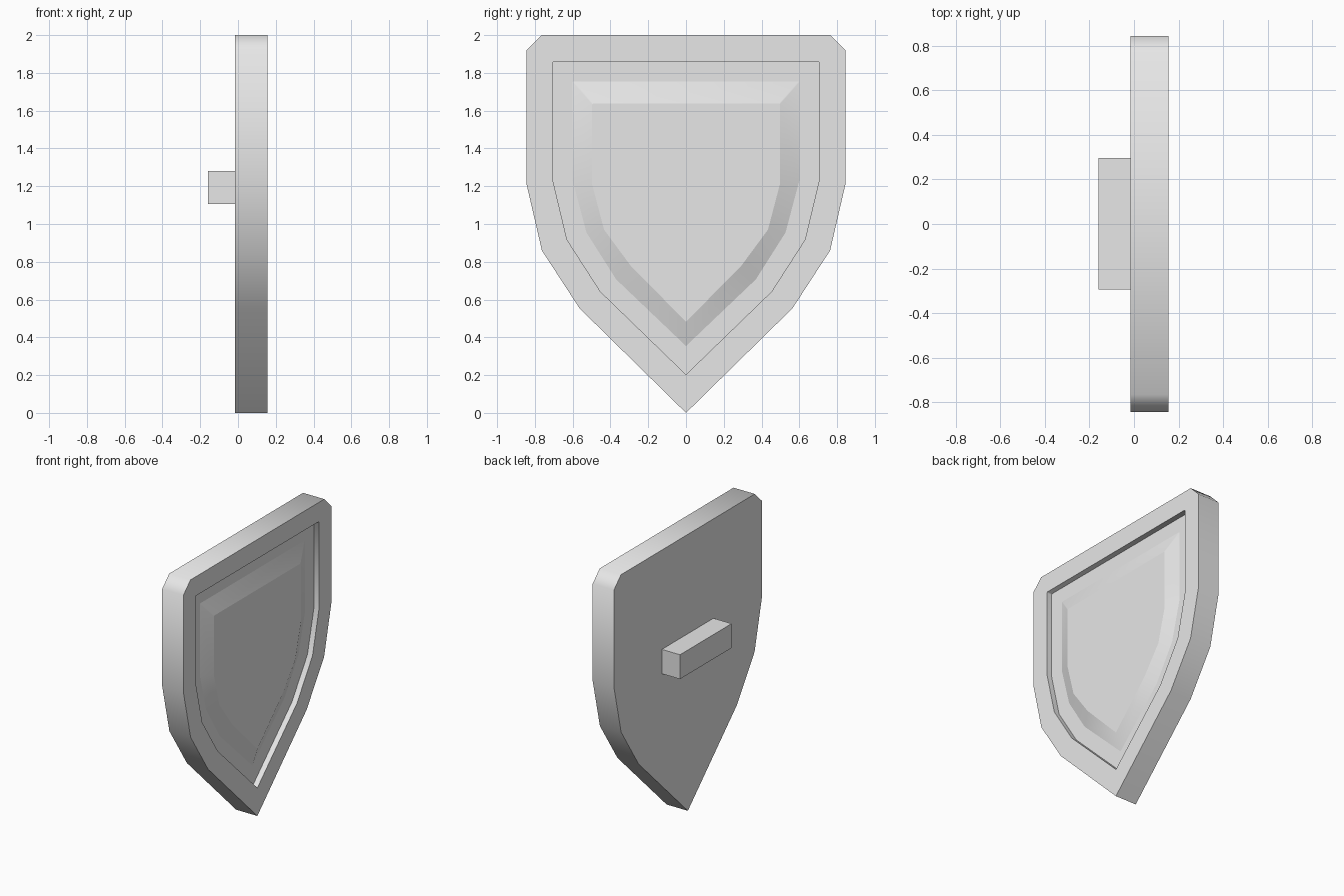
import bpy
import bmesh
import math
from mathutils import Matrix

cube = bpy.data.objects.get("Cube")
if cube:
    bpy.data.objects.remove(cube, do_unlink=True)

# One plain grey for everything
grey = bpy.data.materials.new("plain_grey")
grey.use_nodes = True
grey.diffuse_color = (0.8, 0.8, 0.8, 1)
grey.node_tree.nodes["Principled BSDF"].inputs["Base Color"].default_value = (0.8, 0.8, 0.8, 1)

BACK, FLOOR, FRONT = -0.015, 0.115, 0.155

# Half outlines (y, z) from the bottom tip up to the top corner
OUTER = [(0, 0), (0.563, 0.553), (0.763, 0.86), (0.845, 1.215), (0.845, 1.92), (0.765, 2)]
RECESS = [(0, 0.203), (0.453, 0.642), (0.63, 0.917), (0.706, 1.236), (0.706, 1.855), (0.7, 1.861)]
PANEL_BASE = [(0, 0.354), (0.37, 0.707), (0.527, 0.955), (0.6, 1.23), (0.6, 1.75), (0.595, 1.755)]
PANEL_TOP = [(0, 0.483), (0.29, 0.775), (0.434, 0.97), (0.497, 1.21), (0.497, 1.633), (0.492, 1.638)]


def finish(name, bm):
    """Smooth shading, kept sharp around flat faces and at steep corners."""
    bmesh.ops.recalc_face_normals(bm, faces=bm.faces)
    for face in bm.faces:
        face.smooth = True
    for edge in bm.edges:
        flat = any(abs(f.normal.x) > 0.99 for f in edge.link_faces)
        edge.smooth = not flat and edge.calc_face_angle(0) < math.radians(60)
    mesh = bpy.data.meshes.new(name)
    bm.to_mesh(mesh)
    bm.free()
    mesh.materials.append(grey)
    obj = bpy.data.objects.new(name, mesh)
    bpy.context.collection.objects.link(obj)
    return obj


def add_loop(bm, half, x):
    """Mirror a half outline into a closed ring of vertices at depth x."""
    points = half + [(-y, z) for y, z in reversed(half[1:])]
    return [bm.verts.new((x, y, z)) for y, z in points]


# Shield body: back, edge, rim, recess and raised panel as nested rings
bm = bmesh.new()
loops = [add_loop(bm, half, x) for half, x in (
    (OUTER, BACK), (OUTER, FRONT), (RECESS, FRONT),
    (RECESS, FLOOR), (PANEL_BASE, FLOOR), (PANEL_TOP, FRONT))]
for a, b in zip(loops, loops[1:]):
    for i in range(len(a)):
        j = (i + 1) % len(a)
        bm.faces.new((a[i], a[j], b[j], b[i]))
bm.faces.new(loops[0])
bm.faces.new(loops[-1])
finish("shield_body", bm)

# Grip bar on the back
bm = bmesh.new()
bmesh.ops.create_cube(bm, size=1, matrix=Matrix.Translation((-0.0875, 0.002, 1.193))
                      @ Matrix.Diagonal((0.145, 0.59, 0.176, 1)))
finish("back_grip", bm)
